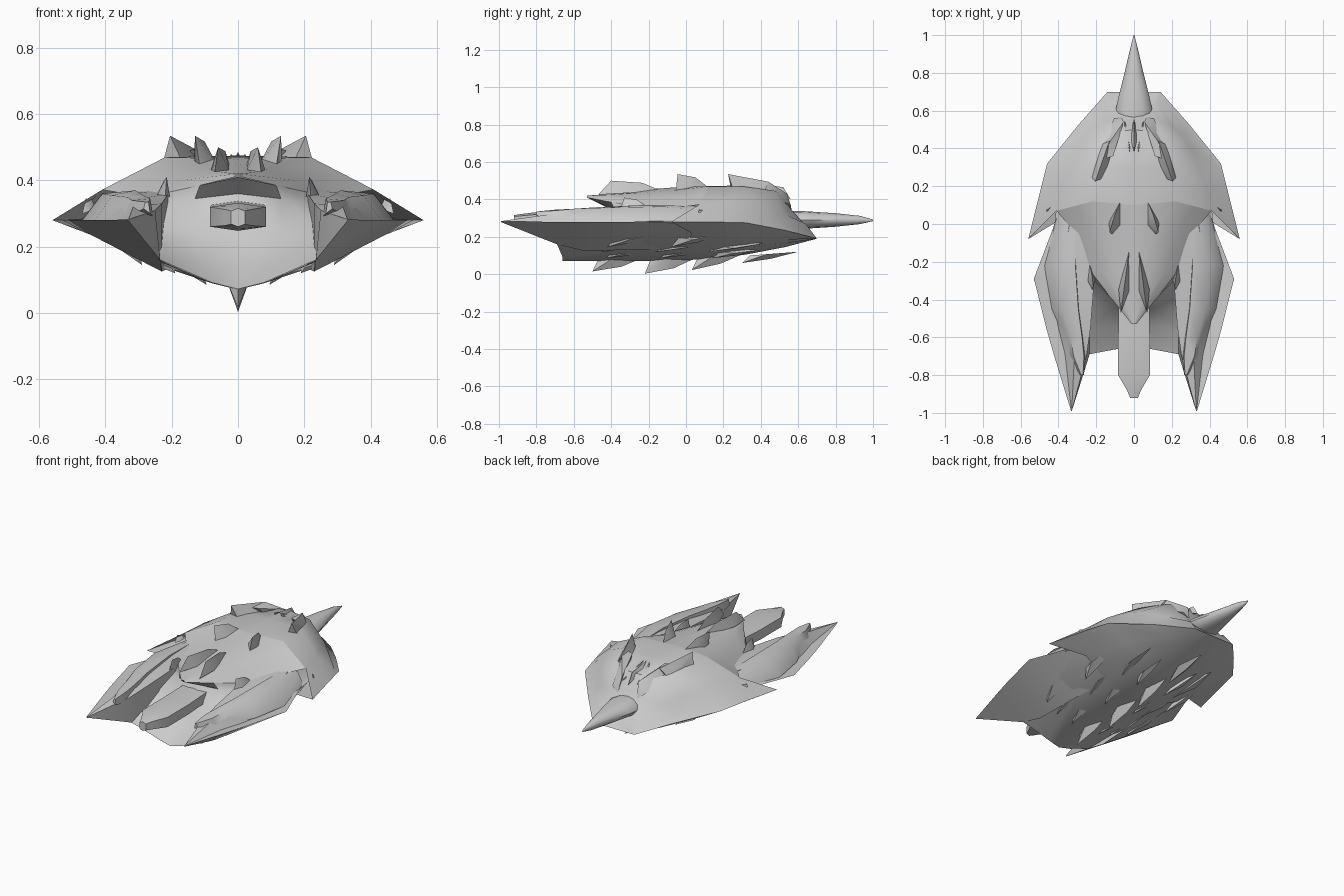
import bpy, bmesh, math
from mathutils import Vector

grey = bpy.data.materials.new("hull_grey")
grey.diffuse_color = (0.6, 0.6, 0.6, 1)


def finish(name, bm, angle=40):
    me = bpy.data.meshes.new(name)
    bm.to_mesh(me)
    bm.free()
    ob = bpy.data.objects.new(name, me)
    bpy.context.collection.objects.link(ob)
    me.materials.append(grey)
    bpy.ops.object.select_all(action='DESELECT')
    ob.select_set(True)
    bpy.context.view_layer.objects.active = ob
    bpy.ops.object.shade_smooth_by_angle(angle=math.radians(angle))
    return ob


def grid(name, rows, up=0, closed=False, angle=40):
    """Skin rows of points, mirrored over x; up=+1/-1 orients an open sheet."""
    bm = bmesh.new()
    for s in (1, -1):
        vs = [[bm.verts.new((s * p[0], p[1], p[2])) for p in r] for r in rows]
        for a, b in zip(vs, vs[1:]):
            n = len(a)
            for i in range(n if closed else n - 1):
                j = (i + 1) % n
                bm.faces.new((a[i], a[j], b[j], b[i]))
        if closed:
            bm.faces.new(vs[0])
            bm.faces.new(vs[-1])
    bmesh.ops.remove_doubles(bm, verts=bm.verts, dist=0.0005)
    bmesh.ops.recalc_face_normals(bm, faces=bm.faces)
    if up:
        if sum(f.normal.z * f.calc_area() for f in bm.faces) * up < 0:
            bmesh.ops.reverse_faces(bm, faces=bm.faces)
    return finish(name, bm, angle)


def sections(table):
    return [[(x, y, z) for x, z in pts] for y, pts in table]


def hull(name, pts, both=True):
    """Convex blade or block, with a mirrored twin."""
    for s, side in ((1, "_right"), (-1, "_left")) if both else ((1, ""),):
        bm = bmesh.new()
        for p in pts:
            bm.verts.new((s * p[0], p[1], p[2]))
        bmesh.ops.convex_hull(bm, input=bm.verts)
        bmesh.ops.recalc_face_normals(bm, faces=bm.faces)
        finish(name + side, bm, 45)


def blade(name, root, tip, foot, w, both=True):
    """Swept fin: thin root, raised tip, foot under the tip, widest in the middle."""
    r, t, f = Vector(root), Vector(tip), Vector(foot)
    m = r * 0.35 + f * 0.65
    side = (f - r).cross(t - f).normalized() * w
    hull(name, [r, t, f, m + side, m - side, r * 0.55 + t * 0.45 + (t - f) * 0.25], both)


def spindle(name, rings, n=12, box=1.0, turn=0.0):
    """Lofted rings along y from (y, half width, half height, z); box < 1 squares them."""
    def sq(v):
        return math.copysign(abs(v) ** box, v) if abs(v) > 1e-6 else 0.0
    bm = bmesh.new()
    loops = []
    for y, w, h, z in rings:
        angs = [2 * math.pi * i / n + turn for i in range(n)]
        loops.append([bm.verts.new((w * sq(math.cos(a)), y, z + h * sq(math.sin(a)))) for a in angs])
    for a, b in zip(loops, loops[1:]):
        for i in range(n):
            bm.faces.new((a[i], a[(i + 1) % n], b[(i + 1) % n], b[i]))
    bm.faces.new(loops[0])
    bm.faces.new(loops[-1])
    bmesh.ops.recalc_face_normals(bm, faces=bm.faces)
    finish(name, bm, 40)


# Central deck with its pointed front beak, meeting the rear shell
deck = sections([
    (-0.53, [(0, .42), (.004, .42), (.008, .415), (.012, .41)]),
    (-0.40, [(0, .43), (.05, .425), (.09, .41), (.115, .385)]),
    (-0.25, [(0, .45), (.09, .435), (.17, .40), (.23, .36)]),
    (-0.05, [(0, .465), (.12, .45), (.23, .41), (.31, .355)])])
grid("upper_deck", deck + [[(0, .10, .47), (.22, .12, .47), (.315, .095, .421), (.41, .07, .372)]],
     1, angle=60)

# Rear shell with swept side wings; a steep skirt runs below its rear rim
grid("rear_shell", [
    [(0, .10, .47), (0, .30, .475), (0, .50, .455), (0, .55, .36), (0, .61, .27), (0, .70, .19)],
    [(.22, .12, .47), (.22, .30, .47), (.15, .48, .445), (.09, .56, .35), (.07, .62, .27), (.05, .70, .19)],
    [(.41, .07, .372), (.38, .22, .385), (.29, .42, .37), (.20, .52, .325), (.11, .63, .27), (.10, .70, .19)],
    [(.56, -.08, .28), (.50, .16, .28), (.445, .30, .285), (.27, .48, .285), (.12, .64, .27), (.13, .70, .19)],
    [(.56, -.08, .28), (.50, .16, .279), (.46, .32, .275), (.29, .53, .235), (.14, .70, .19),
     (.14, .70, .19)]], 1, angle=35)

# Wing underside down to the belly
grid("wing_underside", [
    [(.56, -.08, .28), (.50, .16, .28), (.46, .32, .275), (.29, .53, .235), (.14, .70, .19)],
    [(.38, .03, .22), (.35, .18, .20), (.32, .32, .20), (.20, .53, .185), (.10, .70, .19)],
    [(.20, 0, .13), (.20, .16, .13), (.18, .32, .145), (.12, .53, .165), (.05, .70, .19)],
    [(0, 0, .075), (0, .16, .085), (0, .32, .105), (0, .53, .145), (0, .70, .19)]], -1)

# Belly with its front lip
grid("belly", [[(0, -.66, .07), (.08, -.66, .09), (.16, -.67, .125), (.24, -.69, .16)]] + sections([
    (-0.30, [(0, .07), (.20, .13), (.36, .205), (.53, .28)]),
    (0.03, [(0, .075), (.20, .13), (.33, .20), (.41, .28)])]), -1)

# Sloping scoop between beak and lip
grid("front_scoop", [
    [(0, -.53, .41), (.115, -.40, .385), (.23, -.25, .36)],
    [(0, -.43, .36), (.13, -.38, .345), (.23, -.28, .33)],
    [(0, -.46, .24), (.13, -.46, .24), (.24, -.44, .26)],
    [(0, -.54, .15), (.11, -.54, .16), (.24, -.56, .20)],
    [(0, -.66, .072), (.08, -.66, .092), (.24, -.69, .162)]], 1, angle=60)

# Forward arms: pointed troughs with a raised outer rim
grid("forward_arms", sections([
    (-0.99, [(.333, .282), (.331, .283), (.330, .284), (.329, .282), (.331, .279)]),
    (-0.69, [(.425, .28), (.365, .275), (.315, .325), (.25, .31), (.235, .16)]),
    (-0.55, [(.465, .28), (.40, .27), (.35, .335), (.23, .33), (.23, .125)]),
    (-0.29, [(.53, .28), (.45, .265), (.40, .35), (.21, .36), (.22, .13)]),
    (0.0, [(.42, .28), (.40, .29), (.34, .365), (.16, .38), (.20, .14)]),
    (0.2, [(.40, .29), (.38, .30), (.34, .36), (.16, .38), (.20, .15)])]), closed=True)

# Rounded armour pod over each arm, with a notched front
grid("arm_armour", sections([
    (-0.80, [(.285, .315), (.28, .335), (.27, .335), (.265, .30)]),
    (-0.70, [(.345, .285), (.32, .34), (.265, .345), (.255, .29)]),
    (-0.60, [(.37, .28), (.335, .35), (.275, .35), (.265, .29)]),
    (-0.45, [(.435, .275), (.38, .355), (.295, .36), (.285, .29)]),
    (-0.22, [(.475, .275), (.41, .36), (.31, .37), (.30, .30)]),
    (0.05, [(.41, .275), (.37, .35), (.31, .365), (.32, .30)])]), closed=True, angle=60)

# Tail spike and boxy front cannon
spindle("tail_spike", [(.45, .05, .035, .29), (.54, .085, .048, .29), (.60, .098, .049, .29),
                       (.68, .08, .044, .29), (.80, .05, .036, .29), (.93, .02, .022, .29),
                       (1.0, .002, .004, .288)])
spindle("front_cannon", [(-.92, .022, .028, .288), (-.88, .04, .034, .288), (-.80, .09, .042, .29),
                         (-.60, .09, .042, .29), (-.36, .085, .04, .30)],
        n=6, box=0.5, turn=math.pi / 6)

# Rear crest: two long curved blades around a small central cluster
hull("rear_blade_lower", [(.065, .565, .34), (.055, .54, .43), (.105, .56, .37), (.10, .40, .44),
                          (.125, .44, .495), (.175, .40, .44), (.11, .36, .49), (.17, .34, .49)])
hull("rear_blade_upper", [(.10, .42, .44), (.13, .44, .495), (.175, .42, .44), (.205, .225, .535),
                          (.13, .32, .46), (.17, .24, .46), (.225, .25, .46), (.205, .32, .46)])
hull("crest_spine", [(0, .56, .40), (0, .38, .485), (-.02, .46, .45), (.02, .46, .45),
                     (0, .52, .465)], False)
blade("crest_side", (.05, .55, .41), (.02, .38, .48), (.03, .40, .45), .015)

# Upper fins
blade("mid_fin", (.07, .125, .46), (.13, -.045, .535), (.115, -.055, .44), .035)
blade("front_fin", (.025, -.13, .445), (.06, -.40, .50), (.07, -.47, .425), .028)
blade("arm_fin", (.235, -.21, .36), (.215, -.33, .41), (.22, -.35, .35), .02)
blade("wing_fin", (.43, .10, .32), (.46, .07, .345), (.47, .06, .30), .012)

# Belly fins, swept forward: a bold keel row and long flank rows
for i, (y, z) in enumerate([(-.50, .015), (-.22, .003), (.03, .022), (.30, .06)]):
    blade(f"keel_fin_{i}", (0, y + .30, .10 + .02 * (i > 1)), (0, y, z), (0, y + .04, .10), .035, False)
for i, y in enumerate([-.45, -.16, .12]):
    blade(f"side_fin_{i}", (.22, y + .30, .165), (.19, y, .12), (.21, y + .05, .15), .03)
    blade(f"belly_fin_{i}", (.13, y + .28, .13), (.095, y + .02, .085), (.12, y + .06, .12), .02)
for i, y in enumerate([-.42, -.08]):
    blade(f"flank_fin_{i}", (.33, y + .28, .215), (.29, y, .145), (.32, y + .04, .195), .03)
